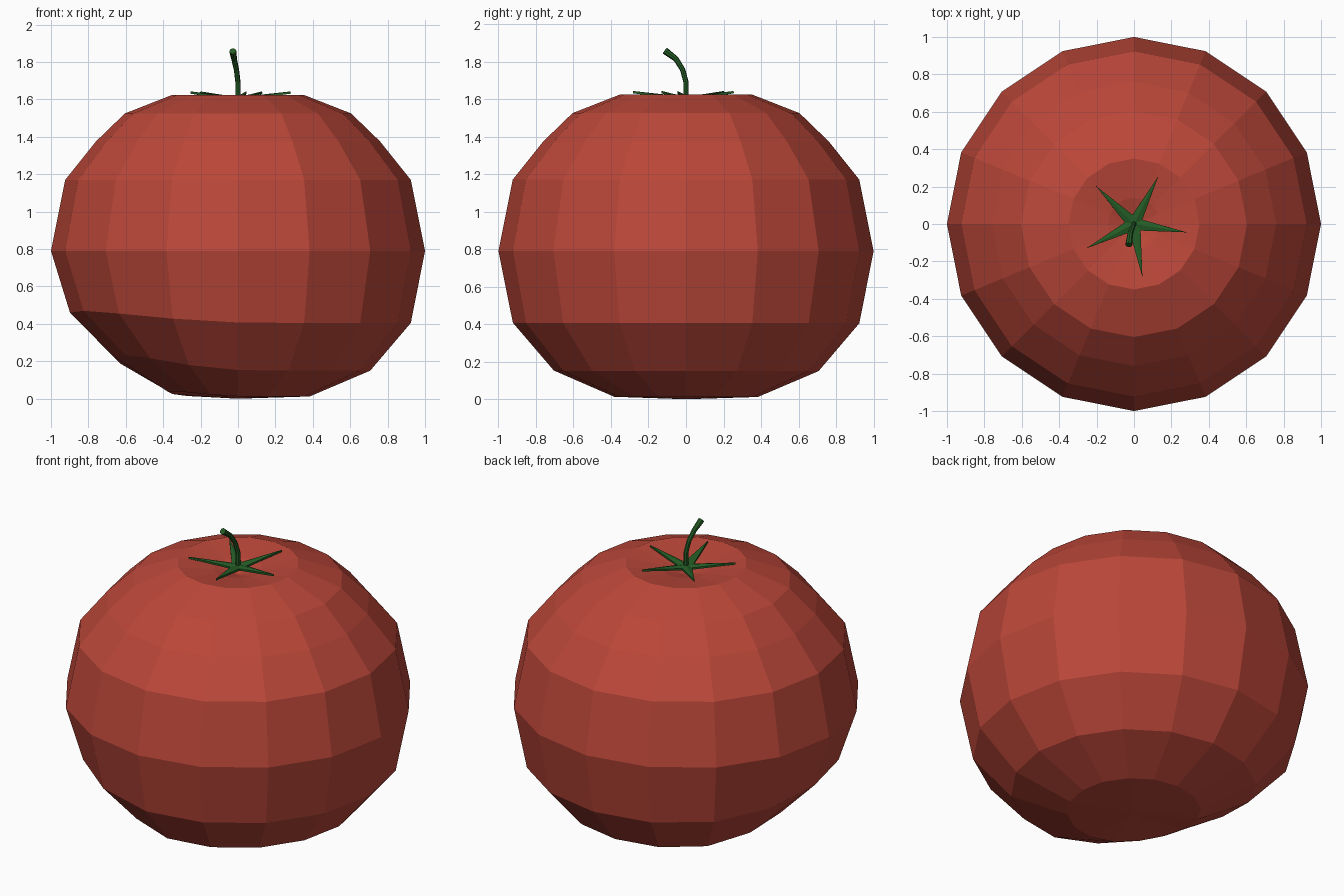
import bpy, bmesh, math
from mathutils import Vector

if "Cube" in bpy.data.objects:
    bpy.data.objects.remove(bpy.data.objects["Cube"])


def material(name, rgb):
    m = bpy.data.materials.new(name)
    m.diffuse_color = (*rgb, 1)
    m.use_nodes = True
    m.node_tree.nodes["Principled BSDF"].inputs["Base Color"].default_value = m.diffuse_color
    return m


red = material("tomato red", (0.5, 0.063, 0.041))
green = material("stem green", (0.018, 0.11, 0.019))


def finish(bm, name, mat):
    bmesh.ops.recalc_face_normals(bm, faces=bm.faces)
    me = bpy.data.meshes.new(name)
    bm.to_mesh(me)
    bm.free()
    me.materials.append(mat)
    ob = bpy.data.objects.new(name, me)
    bpy.context.collection.objects.link(ob)
    return ob


def skin(bm, rings):
    for a, b in zip(rings, rings[1:]):
        n = len(a)
        for i in range(n):
            bm.faces.new((a[i], a[(i + 1) % n], b[(i + 1) % n], b[i]))


def fan(bm, ring, pole):
    for i in range(len(ring)):
        bm.faces.new((ring[i], ring[(i + 1) % len(ring)], pole))


# Fruit: 16-sided lathe; (radius, z, dent lift, dent inset) per ring
profile = [(0.383, 0.012, 0.028, 0.012), (0.707, 0.15, 0.085, 0.055),
           (0.924, 0.405, 0.065, 0.03), (1.0, 0.79, 0, 0),
           (0.924, 1.17, 0, 0), (0.76, 1.375, 0, 0), (0.605, 1.525, 0, 0),
           (0.35, 1.625, 0, 0), (0.14, 1.592, 0, 0)]
bm = bmesh.new()
rings = []
for r, z, lift, inset in profile:
    ring = []
    for i in range(16):
        a = math.tau * i / 16
        # dent on the lower left side
        d = abs(math.degrees(a) - 200)
        w = math.cos(math.radians(d * 90 / 80)) ** 2 if d < 80 else 0
        rr = r - inset * w
        ring.append(bm.verts.new((rr * math.cos(a), rr * math.sin(a), z + lift * w)))
    rings.append(ring)
skin(bm, rings)
fan(bm, rings[0], bm.verts.new((0, 0, 0)))
fan(bm, rings[-1], bm.verts.new((0, 0, 1.55)))
finish(bm, "fruit", red)

# Calyx: five-pointed star with raised tips
bm = bmesh.new()
outline = []
for i in range(10):
    a = math.radians(63 + 36 * i)
    r, z = (0.285, 1.643) if i % 2 == 0 else (0.05, 1.608)
    outline.append(bm.verts.new((r * math.cos(a), r * math.sin(a), z)))
fan(bm, outline, bm.verts.new((0, 0, 1.612)))
calyx = finish(bm, "calyx", green)
mod = calyx.modifiers.new("thickness", "SOLIDIFY")
mod.thickness = 0.012
mod.offset = -1

# Stem: curved tube leaning forward
path = [Vector(p) for p in [(0, 0, 1.58), (0, 0, 1.69), (-0.008, -0.018, 1.757),
                            (-0.02, -0.053, 1.813), (-0.028, -0.112, 1.858)]]
radii = [0.015, 0.014, 0.014, 0.015, 0.019]
bm = bmesh.new()
rings = []
for k, p in enumerate(path):
    t = (path[min(k + 1, 4)] - path[max(k - 1, 0)]).normalized()
    u = t.cross(Vector((0, 1, 0.3))).normalized()
    v = t.cross(u)
    rings.append([bm.verts.new(p + radii[k] * (u * math.cos(math.tau * i / 8)
                  + v * math.sin(math.tau * i / 8))) for i in range(8)])
skin(bm, rings)
bm.faces.new(rings[0])
bm.faces.new(rings[-1])
finish(bm, "stem", green)
